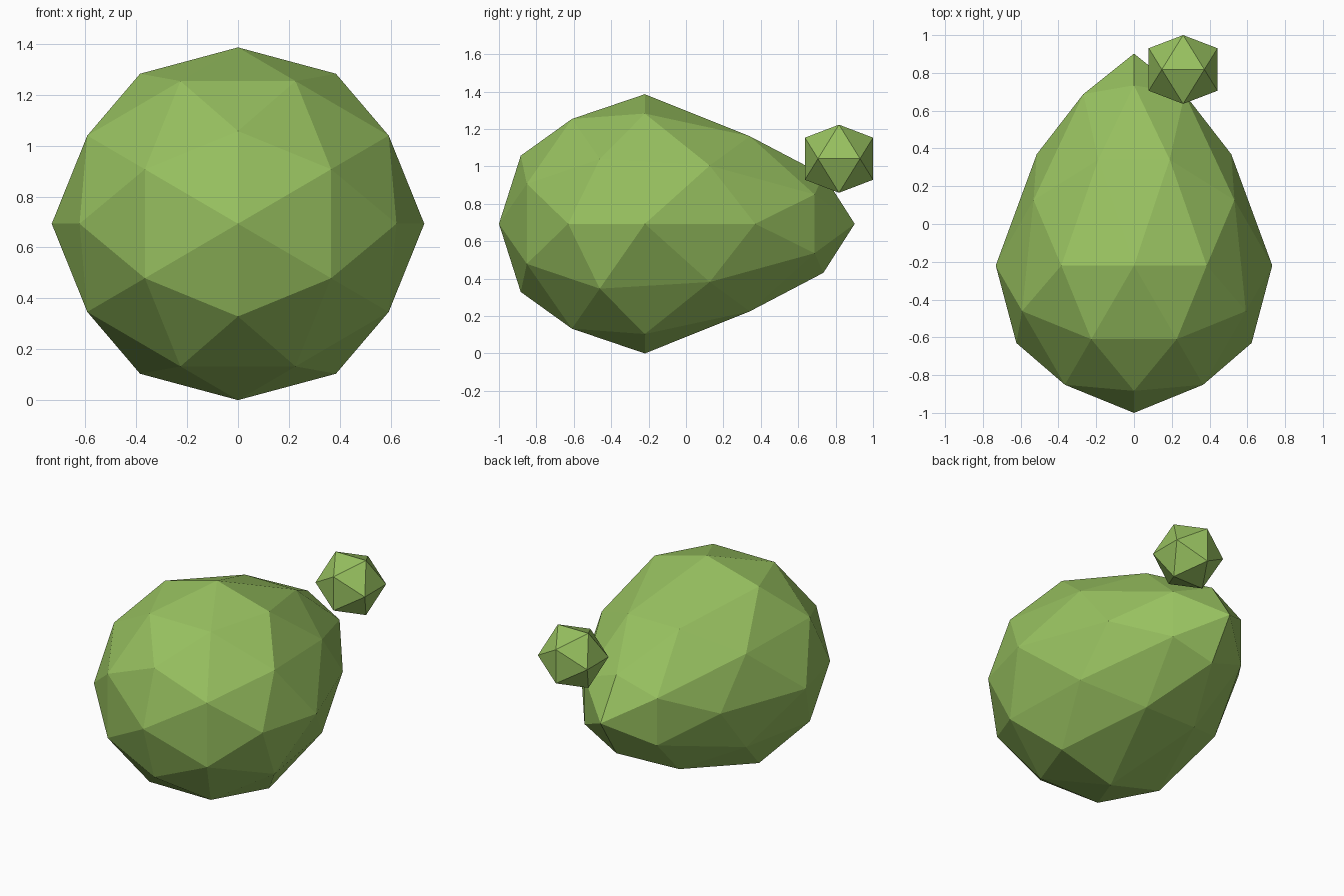
import bpy, bmesh
from mathutils import Vector

if "Cube" in bpy.data.objects:
    bpy.data.objects.remove(bpy.data.objects["Cube"])

PHI = (1 + 5 ** 0.5) / 2

green = bpy.data.materials.new("leaf_green")
green.diffuse_color = (0.31, 0.53, 0.115, 1)
green.use_nodes = True
green.node_tree.nodes["Principled BSDF"].inputs["Base Color"].default_value = green.diffuse_color


def icosahedron():
    """Twelve unit corners of three crossed golden rectangles."""
    pts = []
    for a in (-1, 1):
        for b in (-PHI, PHI):
            pts += [Vector((a, 0, b)), Vector((b, a, 0)), Vector((0, b, a))]
    return [p.normalized() for p in pts]


def subdivided(pts):
    """Add the midpoint of every edge, pushed out to the unit sphere."""
    mids = [(p + q).normalized() for i, p in enumerate(pts)
            for q in pts[i + 1:] if (p - q).length < 1.1]
    return pts + mids


def make_ball(name, pts, shape):
    """Hull the unit points into a faceted ball, then reshape it."""
    bm = bmesh.new()
    for p in pts:
        bm.verts.new(p)
    bmesh.ops.convex_hull(bm, input=bm.verts[:])
    bmesh.ops.recalc_face_normals(bm, faces=bm.faces[:])
    for v in bm.verts:
        v.co = shape(v.co)
    mesh = bpy.data.meshes.new(name)
    bm.to_mesh(mesh)
    bm.free()
    mesh.materials.append(green)
    obj = bpy.data.objects.new(name, mesh)
    bpy.context.collection.objects.link(obj)
    return obj


def body_shape(p):
    """Round front, long back that narrows toward the tip."""
    length = 1.122 if p.y > 0 else 0.78
    taper = 1 - 0.33 * max(p.y, 0)
    return Vector((p.x * 0.732 * taper,
                   -0.22 + p.y * length,
                   0.693 + p.z * 0.693 * taper))


# Egg-shaped body
make_ball("body", subdivided(icosahedron()), body_shape)

# Small bud beside the narrow end
make_ball("bud", icosahedron(),
          lambda p: Vector((0.26, 0.818, 1.041)) + p * 0.214)
